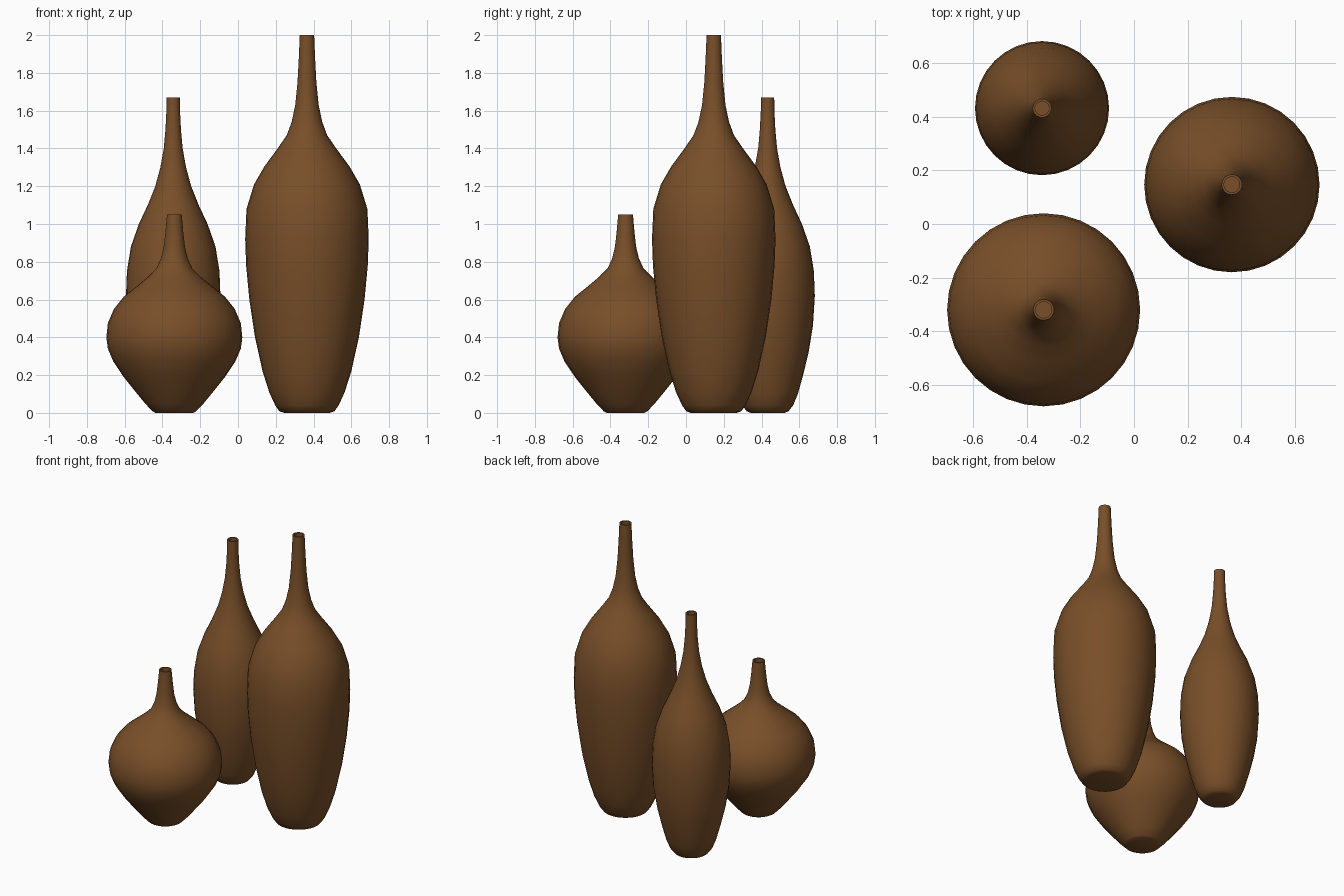
import bpy, bmesh, math

SIDES = 32

# shared brown glaze
glaze = bpy.data.materials.new("brown_glaze")
glaze.diffuse_color = (0.19, 0.078, 0.022, 1)


def vase(name, x, y, profile, neck_floor):
    """Revolve (radius, height) points; the mouth gets a thin rim and a hollow neck."""
    r, top = profile[-1]
    pts = profile + [(r - 0.009, top), (r - 0.009, neck_floor)]
    bm = bmesh.new()
    rings = []
    for rad, z in pts:
        rings.append([bm.verts.new((rad * math.cos(2 * math.pi * i / SIDES),
                                    rad * math.sin(2 * math.pi * i / SIDES), z))
                      for i in range(SIDES)])
    for a, b in zip(rings, rings[1:]):
        for i in range(SIDES):
            j = (i + 1) % SIDES
            bm.faces.new((a[i], a[j], b[j], b[i]))
    bm.faces.new(rings[0][::-1])   # foot
    bm.faces.new(rings[-1])        # floor inside the neck
    mesh = bpy.data.meshes.new(name)
    bm.to_mesh(mesh)
    bm.free()
    mesh.materials.append(glaze)
    obj = bpy.data.objects.new(name, mesh)
    bpy.context.collection.objects.link(obj)
    obj.location = (x, y, 0)
    bpy.ops.object.select_all(action='DESELECT')
    obj.select_set(True)
    bpy.context.view_layer.objects.active = obj
    bpy.ops.object.shade_smooth_by_angle(angle=math.radians(40))


# tall broad-shouldered vase
vase("tall_vase", 0.365, 0.147, [
    (0.12, 0), (0.145, 0.008), (0.168, 0.04), (0.20, 0.11), (0.235, 0.22),
    (0.275, 0.4), (0.305, 0.6), (0.322, 0.78), (0.327, 0.92), (0.32, 1.08),
    (0.28, 1.21), (0.225, 1.305), (0.155, 1.4), (0.107, 1.47), (0.081, 1.54),
    (0.062, 1.63), (0.05, 1.75), (0.043, 1.88), (0.038, 2.0)], 1.6)

# slender vase at the back
vase("slender_vase", -0.343, 0.432, [
    (0.09, 0), (0.11, 0.008), (0.135, 0.04), (0.16, 0.1), (0.188, 0.2),
    (0.217, 0.32), (0.24, 0.46), (0.25, 0.62), (0.245, 0.75), (0.224, 0.88),
    (0.182, 1.0), (0.135, 1.1), (0.095, 1.2), (0.068, 1.3), (0.05, 1.4),
    (0.041, 1.5), (0.036, 1.6), (0.035, 1.67)], 1.3)

# short round vase at the front
vase("round_vase", -0.337, -0.32, [
    (0.1, 0), (0.115, 0.008), (0.155, 0.05), (0.2, 0.105), (0.268, 0.19),
    (0.322, 0.27), (0.352, 0.34), (0.36, 0.4), (0.352, 0.475), (0.32, 0.55),
    (0.268, 0.615), (0.2, 0.67), (0.14, 0.72), (0.095, 0.765), (0.07, 0.82),
    (0.056, 0.88), (0.047, 0.96), (0.039, 1.05)], 0.8)
